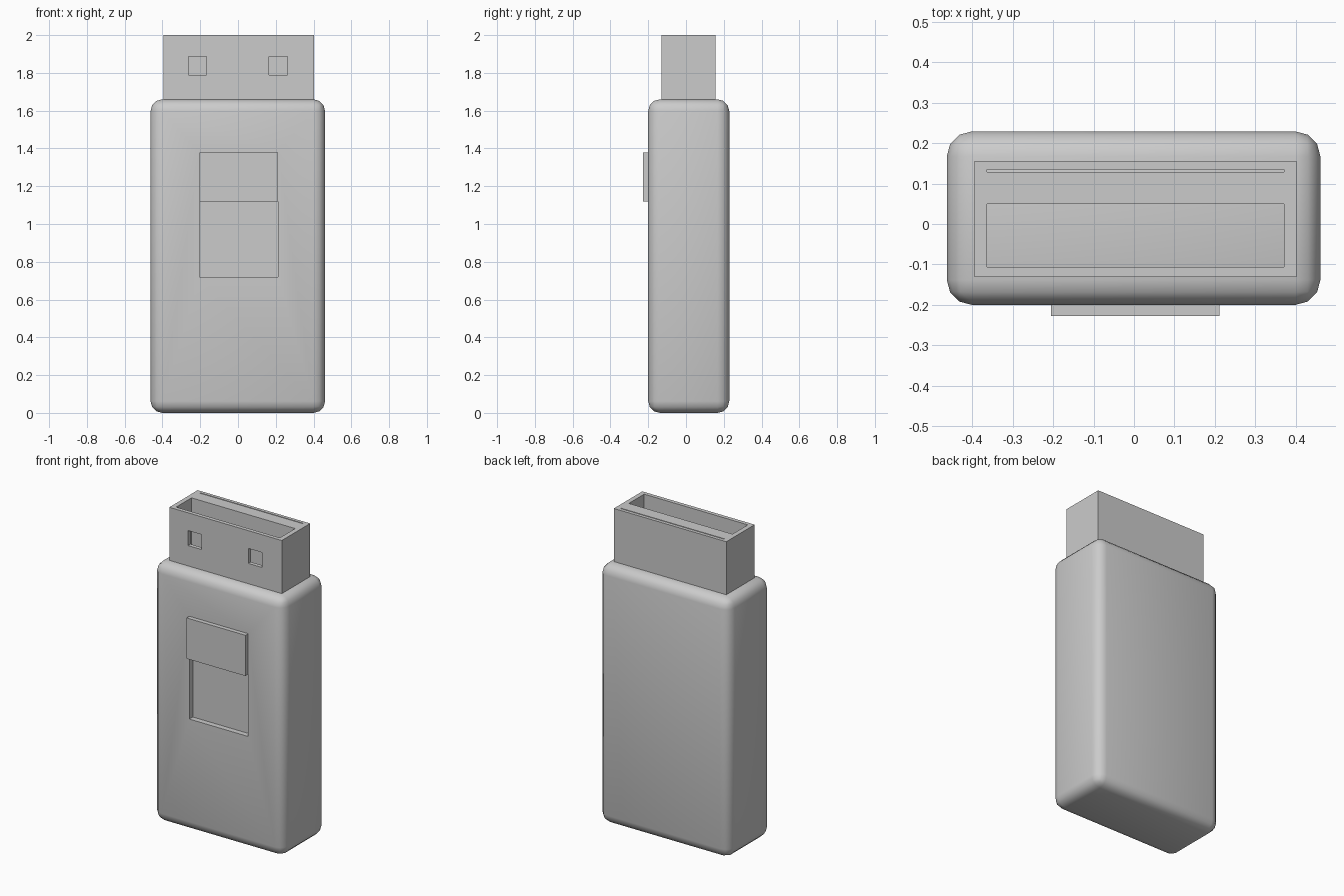
import bpy, bmesh
from mathutils import Vector

if "Cube" in bpy.data.objects:
    bpy.data.objects.remove(bpy.data.objects["Cube"])


def box(name, x, y, z, bevel=0.0, segments=3):
    """Box from (min, max) ranges, with optional rounded edges."""
    bm = bmesh.new()
    bmesh.ops.create_cube(bm, size=1)
    for v in bm.verts:
        v.co = Vector([(r[0] + r[1]) / 2 + c * (r[1] - r[0])
                       for c, r in zip(v.co, (x, y, z))])
    if bevel:
        bmesh.ops.bevel(bm, geom=bm.edges[:], offset=bevel, segments=segments,
                        profile=0.5, affect='EDGES', clamp_overlap=True)
    mesh = bpy.data.meshes.new(name)
    bm.to_mesh(mesh)
    bm.free()
    obj = bpy.data.objects.new(name, mesh)
    bpy.context.collection.objects.link(obj)
    return obj


def cut(target, name, x, y, z):
    """Subtract a box from the target and discard the cutter."""
    cutter = box(name, x, y, z)
    cutter.hide_render = True
    mod = target.modifiers.new(name, 'BOOLEAN')
    mod.operation = 'DIFFERENCE'
    mod.solver = 'EXACT'
    mod.object = cutter
    bpy.context.view_layer.objects.active = target
    bpy.ops.object.modifier_apply(modifier=mod.name)
    bpy.data.objects.remove(cutter)


# Rounded casing with a shallow slider track in the front
casing = box("casing", (-0.463, 0.461), (-0.2, 0.229), (0, 1.66), bevel=0.062)
cut(casing, "track_cutter", (-0.205, 0.212), (-0.3, -0.165), (0.72, 1.379))
bpy.ops.object.select_all(action='DESELECT')
casing.select_set(True)
bpy.context.view_layer.objects.active = casing
bpy.ops.object.shade_smooth_by_angle(angle=0.7)

# Slider button at the top of the track
box("slider_button", (-0.205, 0.212), (-0.228, -0.165), (1.118, 1.379))

# Hollow plug shell with two square holes in the front wall
shell = box("plug_shell", (-0.395, 0.402), (-0.131, 0.156), (1.64, 2.0))
cut(shell, "cavity_cutter", (-0.364, 0.371), (-0.106, 0.135), (1.66, 2.1))
for i, (x0, x1) in enumerate([(-0.263, -0.166), (0.165, 0.262)]):
    cut(shell, f"hole_cutter_{i}", (x0, x1), (-0.2, -0.08), (1.79, 1.886))

# Contact tongue filling the back of the plug, leaving a thin gap
box("contact_tongue", (-0.364, 0.371), (0.049, 0.129), (1.65, 2.0))
